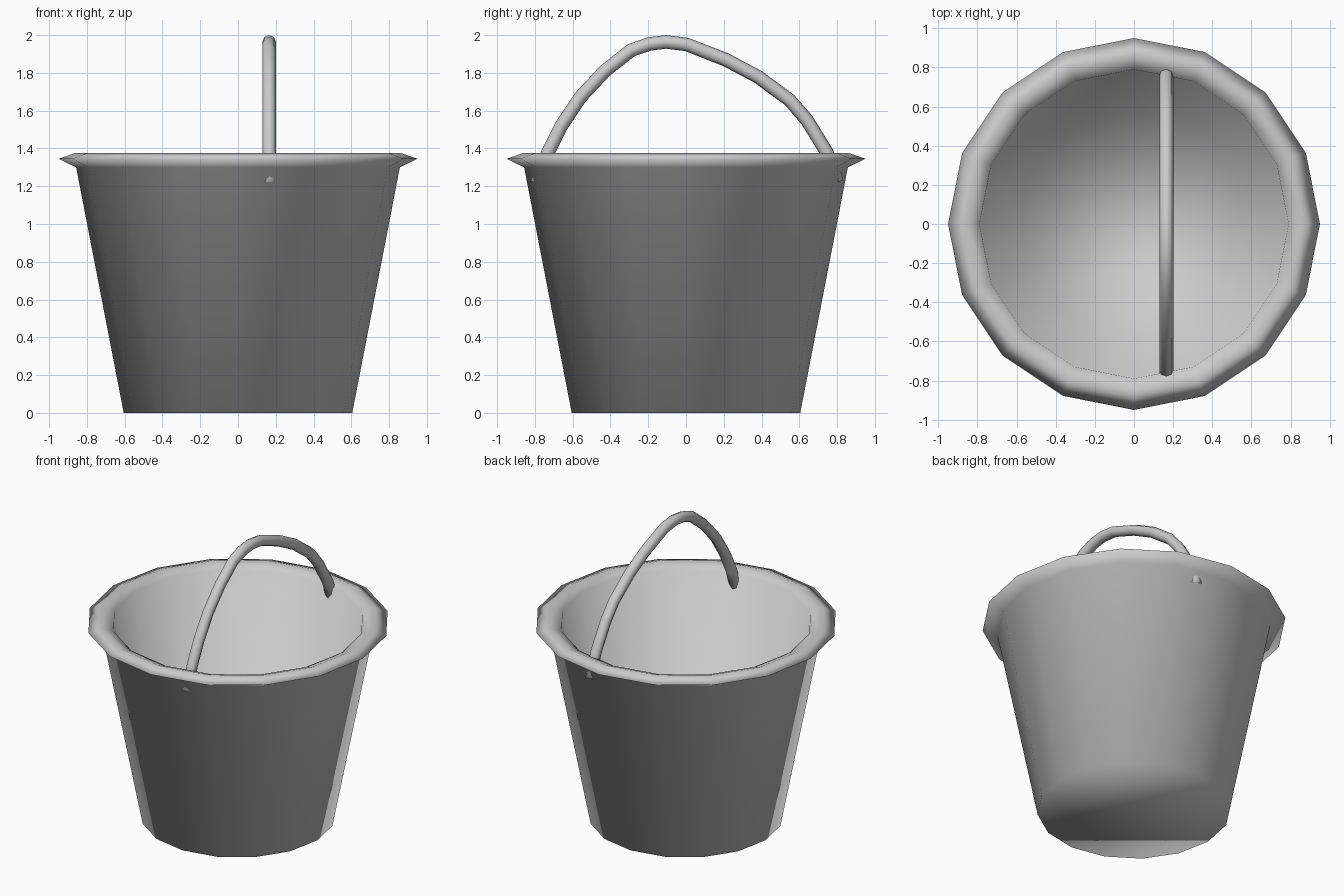
import bpy, bmesh, math
from mathutils import Vector

cube = bpy.data.objects.get("Cube")
if cube:
    bpy.data.objects.remove(cube, do_unlink=True)

# One plain grey for everything
grey = bpy.data.materials.new("light_grey")
grey.use_nodes = True
colour = (0.6, 0.6, 0.6, 1)
grey.diffuse_color = colour
grey.node_tree.nodes["Principled BSDF"].inputs["Base Color"].default_value = colour


def skin_rings(name, rings):
    """Bridge equal rings of points, cap both ends, shade smooth."""
    bm = bmesh.new()
    loops = [[bm.verts.new(p) for p in ring] for ring in rings]
    n = len(loops[0])
    for a, b in zip(loops, loops[1:]):
        for i in range(n):
            j = (i + 1) % n
            bm.faces.new((a[i], a[j], b[j], b[i]))
    bm.faces.new(loops[0])
    bm.faces.new(loops[-1])
    bmesh.ops.recalc_face_normals(bm, faces=bm.faces)
    for f in bm.faces:
        f.smooth = True
    mesh = bpy.data.meshes.new(name)
    bm.to_mesh(mesh)
    bm.free()
    mesh.materials.append(grey)
    obj = bpy.data.objects.new(name, mesh)
    bpy.context.collection.objects.link(obj)
    return obj


# Bucket: outer base, wall, flared rim, crest, inner lip, inner floor (radius, height)
profile = [(0.605, 0), (0.857, 1.3), (0.95, 1.345), (0.865, 1.375),
           (0.79, 1.345), (0.59, 0.1)]
SIDES = 16
angles = [math.tau * i / SIDES for i in range(SIDES)]
skin_rings("bucket", [[(r * math.cos(a), r * math.sin(a), z) for a in angles]
                      for r, z in profile])

# Handle: bent rod swept in the y-z plane, its ends poking through the wall
path = [Vector((0.165, y, z)) for y, z in [
    (-0.79, 1.215), (-0.73, 1.38), (-0.66, 1.52), (-0.56, 1.67), (-0.43, 1.81),
    (-0.29, 1.92), (-0.195, 1.953), (-0.105, 1.964), (0.005, 1.95), (0.21, 1.87),
    (0.38, 1.78), (0.55, 1.655), (0.64, 1.55), (0.745, 1.38), (0.8, 1.22)]]
ROD_RADIUS = 0.036
ROD_SIDES = 8
side = Vector((1, 0, 0))
rings = []
for i, p in enumerate(path):
    along = (path[min(i + 1, len(path) - 1)] - path[max(i - 1, 0)]).normalized()
    up = side.cross(along)
    turns = [math.tau * k / ROD_SIDES for k in range(ROD_SIDES)]
    rings.append([p + ROD_RADIUS * (math.cos(t) * side + math.sin(t) * up) for t in turns])
skin_rings("handle", rings)
